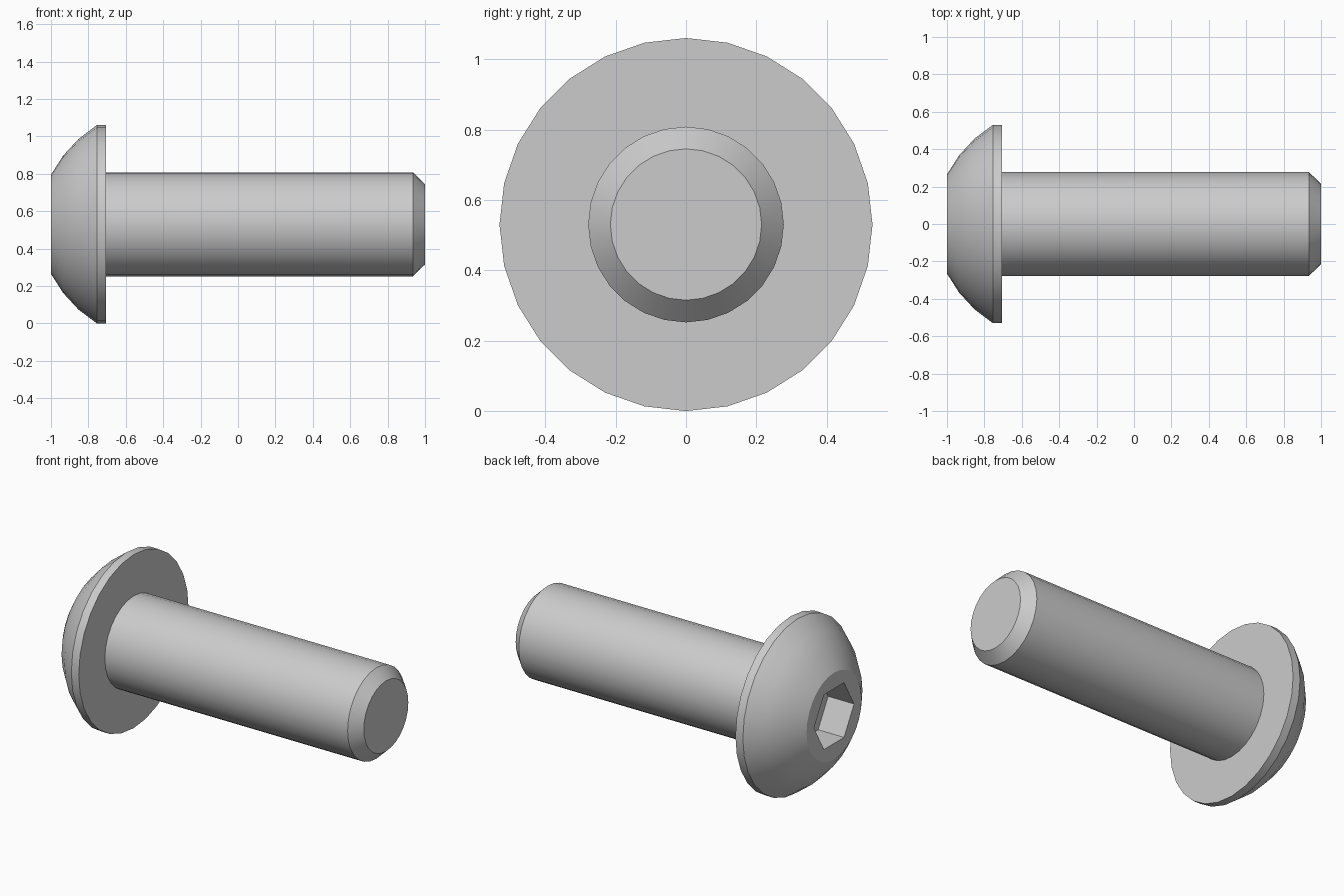
import bpy, bmesh, math

if "Cube" in bpy.data.objects:
    bpy.data.objects.remove(bpy.data.objects["Cube"])

SIDES = 28
AXIS_Z = 0.53


def ring(bm, x, r, n):
    # circle of n points around the screw axis; first point lies on +y
    return [bm.verts.new((x, r * math.cos(2 * math.pi * i / n),
                          AXIS_Z + r * math.sin(2 * math.pi * i / n))) for i in range(n)]


def turned(name, profile, n):
    # closed solid of revolution along x, from (x, radius) pairs
    bm = bmesh.new()
    rings = [ring(bm, x, r, n) for x, r in profile]
    for a, b in zip(rings, rings[1:]):
        for i in range(n):
            j = (i + 1) % n
            bm.faces.new((a[i], a[j], b[j], b[i]))
    bm.faces.new(rings[0])
    bm.faces.new(rings[-1])
    bmesh.ops.recalc_face_normals(bm, faces=bm.faces)
    mesh = bpy.data.meshes.new(name)
    bm.to_mesh(mesh)
    bm.free()
    obj = bpy.data.objects.new(name, mesh)
    bpy.context.collection.objects.link(obj)
    return obj


# domed head, thin rim, shank and chamfered tip in one profile
screw = turned("button_head_screw", [
    (-1.0, 0.265), (-0.935, 0.367), (-0.853, 0.456), (-0.755, 0.53),
    (-0.705, 0.53), (-0.705, 0.278), (0.935, 0.278), (1.0, 0.215)], SIDES)

# hexagonal drive socket
cutter = turned("hex_socket_cutter", [(-1.1, 0.193), (-0.825, 0.193)], 6)
mod = screw.modifiers.new("hex_socket", 'BOOLEAN')
mod.operation = 'DIFFERENCE'
mod.solver = 'EXACT'
mod.object = cutter

bpy.context.view_layer.objects.active = screw
screw.select_set(True)
bpy.ops.object.modifier_apply(modifier=mod.name)
bpy.data.objects.remove(cutter)
bpy.ops.object.shade_smooth_by_angle(angle=math.radians(30))
